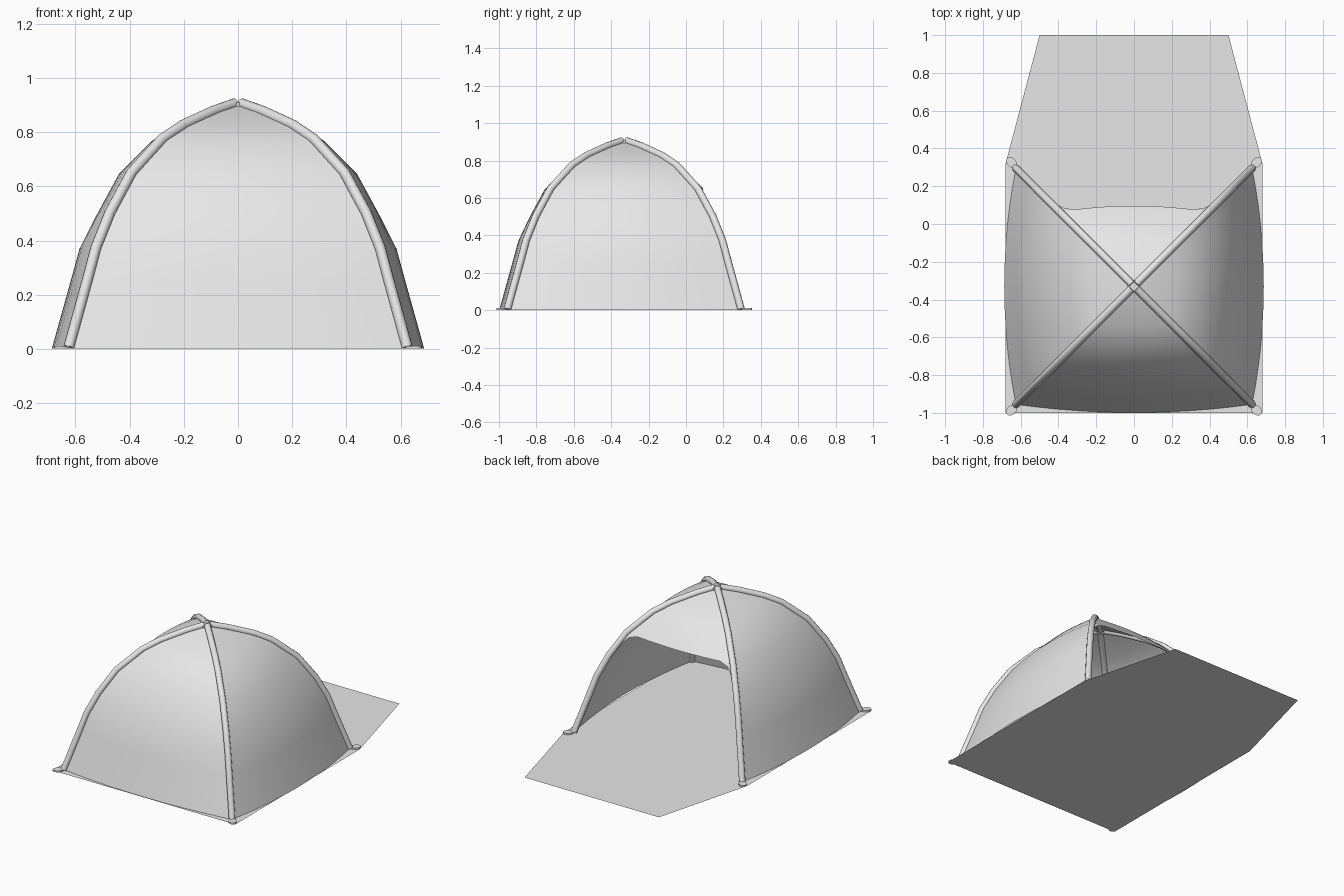
import bpy
import math
from mathutils import Matrix, Vector

if "Cube" in bpy.data.objects:
    bpy.data.objects.remove(bpy.data.objects["Cube"], do_unlink=True)

CENTRE = Vector((0, -0.33, 0))
# Height, half width at the poles, extra bulge in the middle of a panel
ROWS = [(0.002, 0.625, 0.062), (0.25, 0.557, 0.061), (0.37, 0.525, 0.06),
        (0.5, 0.473, 0.046), (0.645, 0.395, 0.045), (0.77, 0.282, 0.033),
        (0.822, 0.205, 0.012), (0.875, 0.09, 0), (0.902, 0.012, 0)]
COLUMNS = 12
DOOR_ROW = 4

fabric = bpy.data.materials.new("light_grey_fabric")
fabric.use_nodes = True
fabric.diffuse_color = (0.8, 0.8, 0.8, 1)
fabric.node_tree.nodes["Principled BSDF"].inputs["Base Color"].default_value = (0.8, 0.8, 0.8, 1)


def finish(obj):
    obj.data.materials.append(fabric)
    bpy.ops.object.select_all(action='DESELECT')
    obj.select_set(True)
    bpy.context.view_layer.objects.active = obj
    bpy.ops.object.shade_smooth_by_angle(angle=math.radians(40))
    return obj


def mesh_object(name, verts, faces):
    mesh = bpy.data.meshes.new(name)
    mesh.from_pydata(verts, [], faces)
    obj = bpy.data.objects.new(name, mesh)
    bpy.context.collection.objects.link(obj)
    return finish(obj)


def sheet(name, rows, spans, angle, bulge):
    """Fabric between two poles; each row covers its own span of the panel."""
    turn = Matrix.Rotation(angle, 3, 'Z')
    verts = []
    for (z, half, swell), (a, b) in zip(rows, spans):
        for i in range(COLUMNS + 1):
            u = a + (b - a) * i / COLUMNS
            depth = half + swell * bulge * (1 - u * u)
            verts.append(turn @ Vector((u * half, -depth, z)) + CENTRE)
    n = COLUMNS + 1
    faces = [(r * n + i, r * n + i + 1, (r + 1) * n + i + 1, (r + 1) * n + i)
             for r in range(len(rows) - 1) for i in range(COLUMNS)]
    return mesh_object(name, verts, faces)


# Three full walls
full = [(-1, 1)] * len(ROWS)
sheet("front_wall", ROWS, full, 0, 0.7)
sheet("left_wall", ROWS, full, math.pi / 2, 1)
sheet("right_wall", ROWS, full, -math.pi / 2, 1)

# Door canopy with the narrow strips that frame the opening
sheet("door_canopy", ROWS[DOOR_ROW:], full[DOOR_ROW:], math.pi, 0.7)
strip_rows = ROWS[:DOOR_ROW] + [(0.59, 0.426, 0.045), (0.625, 0.407, 0.045), ROWS[DOOR_ROW]]
inner = [0.965] * DOOR_ROW + [0.94, 0.9, 0.78]
sheet("door_strip_right", strip_rows, [(u, 1) for u in inner], math.pi, 0.7)
sheet("door_strip_left", strip_rows, [(-1, -u) for u in inner], math.pi, 0.7)

# Pole sleeves along the four ridges, each with a flat foot
for sx, side in ((1, "left"), (-1, "right")):
    for sy, end in ((-1, "front"), (1, "back")):
        curve = bpy.data.curves.new(f"pole_{end}_{side}", 'CURVE')
        curve.dimensions = '3D'
        curve.bevel_depth = 0.02
        curve.bevel_resolution = 3
        curve.use_fill_caps = True
        spline = curve.splines.new('POLY')
        spline.points.add(len(ROWS) - 1)
        for point, (z, half, _) in zip(spline.points, ROWS):
            point.co = (sx * half, sy * half + CENTRE.y, z + 0.003, 1)
        pole = bpy.data.objects.new(curve.name, curve)
        bpy.context.collection.objects.link(pole)
        bpy.ops.object.select_all(action='DESELECT')
        pole.select_set(True)
        bpy.context.view_layer.objects.active = pole
        bpy.ops.object.convert(target='MESH')
        pole = bpy.context.object
        # Keep the lower end on the ground
        for v in pole.data.vertices:
            v.co.z = max(v.co.z, 0.001)
        finish(pole)

        bpy.ops.mesh.primitive_cylinder_add(
            vertices=16, radius=0.024, depth=0.01,
            location=(sx * 0.648, sy * 0.655 + CENTRE.y, 0.006),
            rotation=(0, 0, math.atan2(sy, sx)))
        foot = bpy.context.object
        foot.name = f"foot_{end}_{side}"
        foot.scale.x = 1.4
        finish(foot)

# Hub where the poles meet
bpy.ops.mesh.primitive_cylinder_add(vertices=16, radius=0.034, depth=0.02,
                                    location=(0, CENTRE.y, 0.899))
bpy.context.object.name = "pole_hub"
finish(bpy.context.object)

# Ground sheet with the tapered porch
outline = [(-0.68, -1), (0.68, -1), (0.68, 0.32), (0.5, 1), (-0.5, 1), (-0.68, 0.32)]
mesh_object("ground_sheet", [(x, y, 0) for x, y in outline], [tuple(range(6))])
